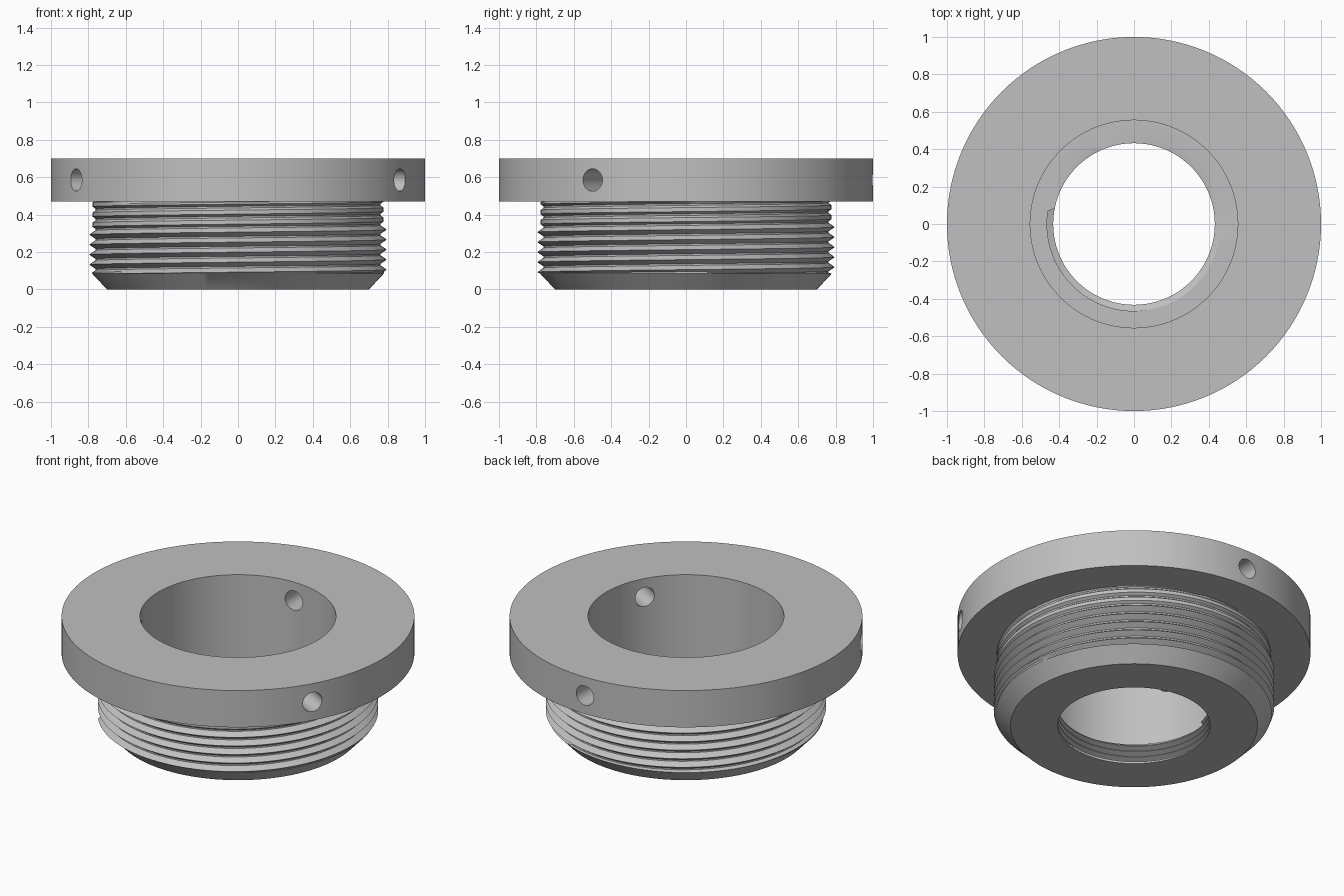
import bpy, bmesh, math
from mathutils import Matrix

old = bpy.data.objects.get("Cube")
if old:
    bpy.data.objects.remove(old, do_unlink=True)

SEGMENTS = 128

grey = bpy.data.materials.new("machined_grey")
grey.use_nodes = True
colour = (0.53, 0.53, 0.53, 1)
grey.diffuse_color = colour
grey.node_tree.nodes["Principled BSDF"].inputs["Base Color"].default_value = colour


def ring(r, z):
    """A flat circular row of the surface."""
    return lambda turn: (r, z)


def thread(low, high, pitch, phase, shape, r_low, r_high, limit):
    """Helical rows from low to high; shape holds (fraction of pitch, radius)."""
    def helix(base, r):
        def at(turn):
            z = base + pitch * turn
            if z <= low:
                return r_low, low
            if z >= high:
                return r_high, high
            return limit(r, z), z
        return at
    first = math.floor((low - phase) / pitch) - 2
    last = math.ceil((high - phase) / pitch) + 1
    return [helix(phase + (k + f) * pitch, r)
            for k in range(first, last + 1) for f, r in shape]


def sweep(name, rows):
    """Joins rows into a closed surface of revolution."""
    bm = bmesh.new()
    grid = []
    for row in rows:
        verts = []
        for i in range(SEGMENTS + 1):
            turn = i / SEGMENTS
            r, z = row(turn)
            a = turn * math.tau
            verts.append(bm.verts.new((r * math.cos(a), r * math.sin(a), z)))
        grid.append(verts)
    for a, b in zip(grid, grid[1:] + grid[:1]):
        for i in range(SEGMENTS):
            bm.faces.new((a[i], a[i + 1], b[i + 1], b[i]))
    bmesh.ops.remove_doubles(bm, verts=bm.verts, dist=1e-5)
    bmesh.ops.recalc_face_normals(bm, faces=bm.faces)
    mesh = bpy.data.meshes.new(name)
    bm.to_mesh(mesh)
    bm.free()
    mesh.materials.append(grey)
    obj = bpy.data.objects.new(name, mesh)
    bpy.context.collection.objects.link(obj)
    return obj


# Flange ring
flange = sweep("flange", [ring(1, 0.47), ring(1, 0.70), ring(0.555, 0.70), ring(0.555, 0.47)])

# Three radial holes through the flange
bm = bmesh.new()
for angle in (90, 210, 330):
    place = (Matrix.Rotation(math.radians(angle), 4, "Z")
             @ Matrix.Translation((0.8, 0, 0.585))
             @ Matrix.Rotation(math.pi / 2, 4, "Y"))
    bmesh.ops.create_cone(bm, cap_ends=True, segments=40, radius1=0.06,
                          radius2=0.06, depth=0.7, matrix=place)
cutter_mesh = bpy.data.meshes.new("hole_cutter")
bm.to_mesh(cutter_mesh)
bm.free()
cutter_mesh.materials.append(grey)
cutter = bpy.data.objects.new("hole_cutter", cutter_mesh)
bpy.context.collection.objects.link(cutter)
cutter.hide_render = True
cut = flange.modifiers.new("radial_holes", "BOOLEAN")
cut.operation = "DIFFERENCE"
cut.solver = "EXACT"
cut.object = cutter
bpy.ops.object.select_all(action="DESELECT")
bpy.context.view_layer.objects.active = flange
flange.select_set(True)
bpy.ops.object.modifier_apply(modifier=cut.name)
bpy.data.objects.remove(cutter, do_unlink=True)

# Threaded sleeve: external thread is turned down close to the flange
outer = thread(0.085, 0.47, 0.0535, 0.32,
               [(0, 0.795), (0.2, 0.78), (0.42, 0.762), (0.58, 0.762), (0.8, 0.78)],
               0.78, 0.77, lambda r, z: min(r, 0.778) if z > 0.345 else r)
inner = thread(0, 0.145, 0.036, 0.02,
               [(0, 0.432), (0.15, 0.432), (0.5, 0.465), (0.65, 0.465)],
               0.432, 0.465, lambda r, z: r)
sleeve = sweep("threaded_sleeve",
               [ring(0.555, 0.47), ring(0.555, 0.145)] + inner[::-1]
               + [ring(0.70, 0)] + outer)

# Smooth round walls, crisp edges
for obj in (flange, sleeve):
    bpy.ops.object.select_all(action="DESELECT")
    bpy.context.view_layer.objects.active = obj
    obj.select_set(True)
    bpy.ops.object.shade_smooth_by_angle(angle=math.radians(25))
